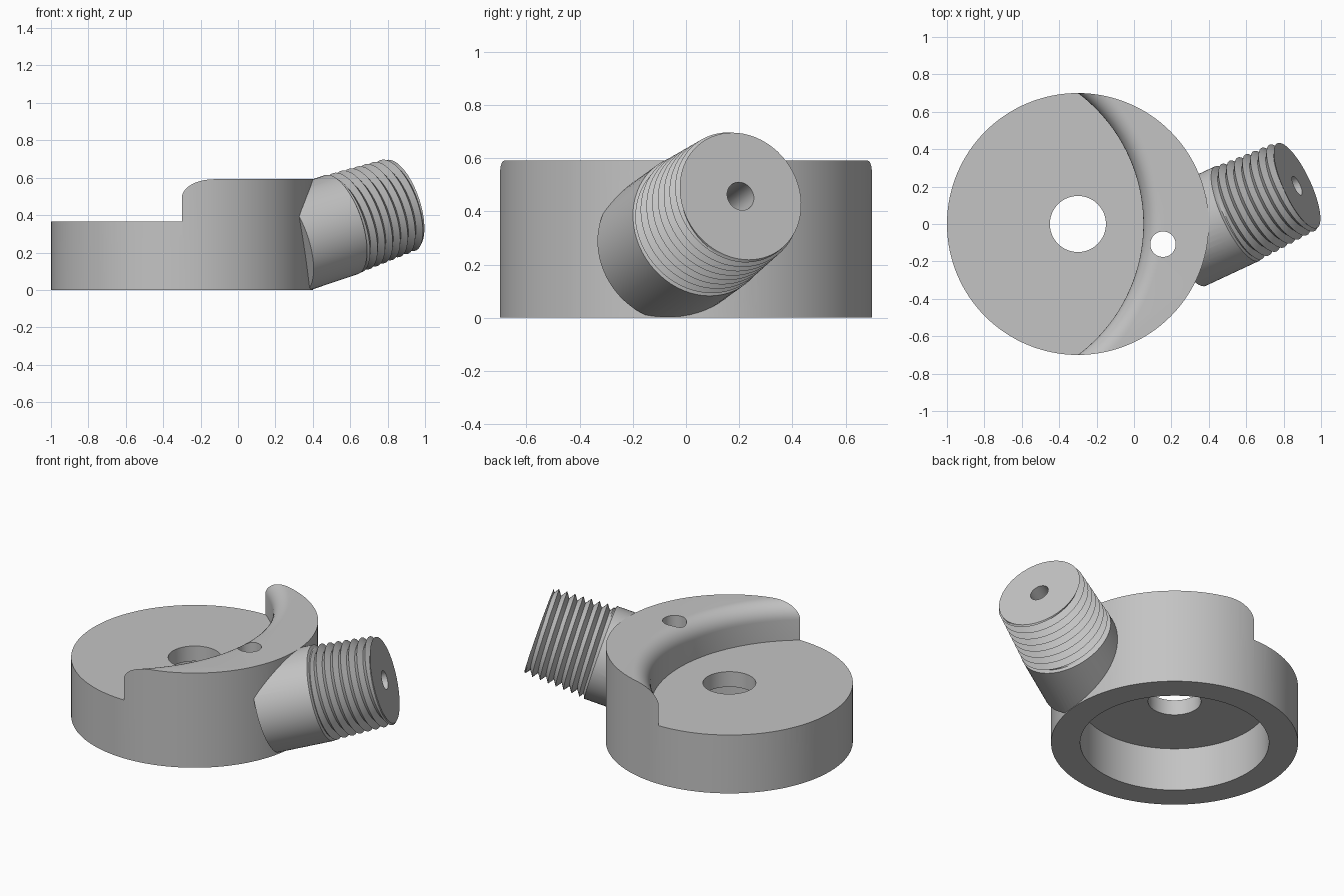
import bpy, bmesh, math
from mathutils import Matrix, Vector

if "Cube" in bpy.data.objects:
    bpy.data.objects.remove(bpy.data.objects["Cube"])

CX = -0.30                      # centre of the round body
TIP = Vector((0.872, 0.205, 0.457))   # centre of the stud's end face
AZ, EL = math.radians(25), math.radians(17)
AXIS = Vector((math.cos(EL) * math.cos(AZ), math.cos(EL) * math.sin(AZ), math.sin(EL)))
STUD = Matrix.Translation(TIP) @ AXIS.to_track_quat('Z', 'Y').to_matrix().to_4x4()

grey = bpy.data.materials.new("plain grey")
grey.diffuse_color = (0.55, 0.55, 0.55, 1)
grey.use_nodes = True
grey.node_tree.nodes["Principled BSDF"].inputs["Base Color"].default_value = grey.diffuse_color


def grid_solid(name, rows, matrix):
    """Skin rows of points (each going once round), weld them and cap the ends."""
    bm = bmesh.new()
    vs = [[bm.verts.new(p) for p in row] for row in rows]
    for a, b in zip(vs, vs[1:]):
        for j in range(len(a) - 1):
            bm.faces.new((a[j], a[j + 1], b[j + 1], b[j]))
    bmesh.ops.remove_doubles(bm, verts=bm.verts[:], dist=1e-5)
    bmesh.ops.dissolve_degenerate(bm, dist=1e-5, edges=bm.edges[:])
    bmesh.ops.holes_fill(bm, edges=[e for e in bm.edges if e.is_boundary], sides=0)
    bmesh.ops.recalc_face_normals(bm, faces=bm.faces[:])
    mesh = bpy.data.meshes.new(name)
    bm.to_mesh(mesh)
    bm.free()
    ob = bpy.data.objects.new(name, mesh)
    ob.matrix_world = matrix
    bpy.context.collection.objects.link(ob)
    mesh.materials.append(grey)
    return ob


def ring(r, z, n):
    return [(r * math.cos(math.tau * j / n), r * math.sin(math.tau * j / n), z)
            for j in range(n + 1)]


def lathe(name, profile, matrix, n=96):
    return grid_solid(name, [ring(r, z, n) for r, z in profile], matrix)


def at(x, y):
    return Matrix.Translation((x, y, 0))


def combine(target, other, operation):
    mod = target.modifiers.new(operation.lower(), 'BOOLEAN')
    mod.operation, mod.solver, mod.object = operation, 'EXACT', other
    bpy.context.view_layer.objects.active = target
    bpy.ops.object.modifier_apply(modifier=mod.name)
    bpy.data.objects.remove(other)


# round body, cut flush at z = 0 later
body = lathe("valve_body", [(0.7, -0.1), (0.7, 0.592)], at(CX, 0), 128)

# crescent step with a rounded upper edge
fillet = [(0.975 - 0.1 * math.cos(a), 0.492 + 0.1 * math.sin(a))
          for a in (math.pi / 2 * i / 10 for i in range(11))]
step = lathe("step_cutter", [(0.01, 0.365), (0.875, 0.365)] + fillet
             + [(0.975, 0.8), (0.01, 0.8)], at(-0.825, 0), 160)
combine(body, step, 'DIFFERENCE')

# angled stud: plain shank, then a tapered helical thread
N, PITCH, DEPTH, S0, S1 = 64, 0.048, 0.034, -0.355, -0.008


def thread_point(s, a):
    s = min(max(s, S0), S1)
    phase = ((s - S0) / PITCH - a / math.tau) % 1.0
    crest = 0.277 - 0.018 * (s - S0) / (S1 - S0)
    r = crest - DEPTH * abs(2 * phase - 1)
    return (r * math.cos(a), r * math.sin(a), s)


rows = [ring(0.279, -0.70, N), ring(0.279, -0.37, N), ring(0.262, -0.362, N)]
for k in range(-2, int(2 * (S1 - S0) / PITCH) + 3):
    rows.append([thread_point(S0 + PITCH * (k / 2 + j / N), math.tau * j / N)
                 for j in range(N + 1)])
rows.append(ring(0.25, 0.0, N))
stud = grid_solid("threaded_stud", rows, STUD)
combine(body, stud, 'UNION')

# trim the underside, then hollow and drill
cutters = [
    lathe("floor_cutter", [(3, -0.6), (3, 0.0)], at(0, 0), 32),
    lathe("recess_cutter", [(0.535, -0.4), (0.535, 0.27)], at(CX, 0)),
    lathe("centre_hole_cutter", [(0.15, -0.3), (0.15, 0.8)], at(CX, 0), 64),
    lathe("small_hole_cutter", [(0.068, -0.3), (0.068, 0.8)], at(0.155, -0.108), 48),
    lathe("bore_cutter", [(0.055, -0.82), (0.055, 0.1)], STUD, 48),
]
for c in cutters:
    combine(body, c, 'DIFFERENCE')

bpy.ops.object.select_all(action='DESELECT')
body.select_set(True)
bpy.context.view_layer.objects.active = body
bpy.ops.object.shade_smooth_by_angle(angle=math.radians(25))
